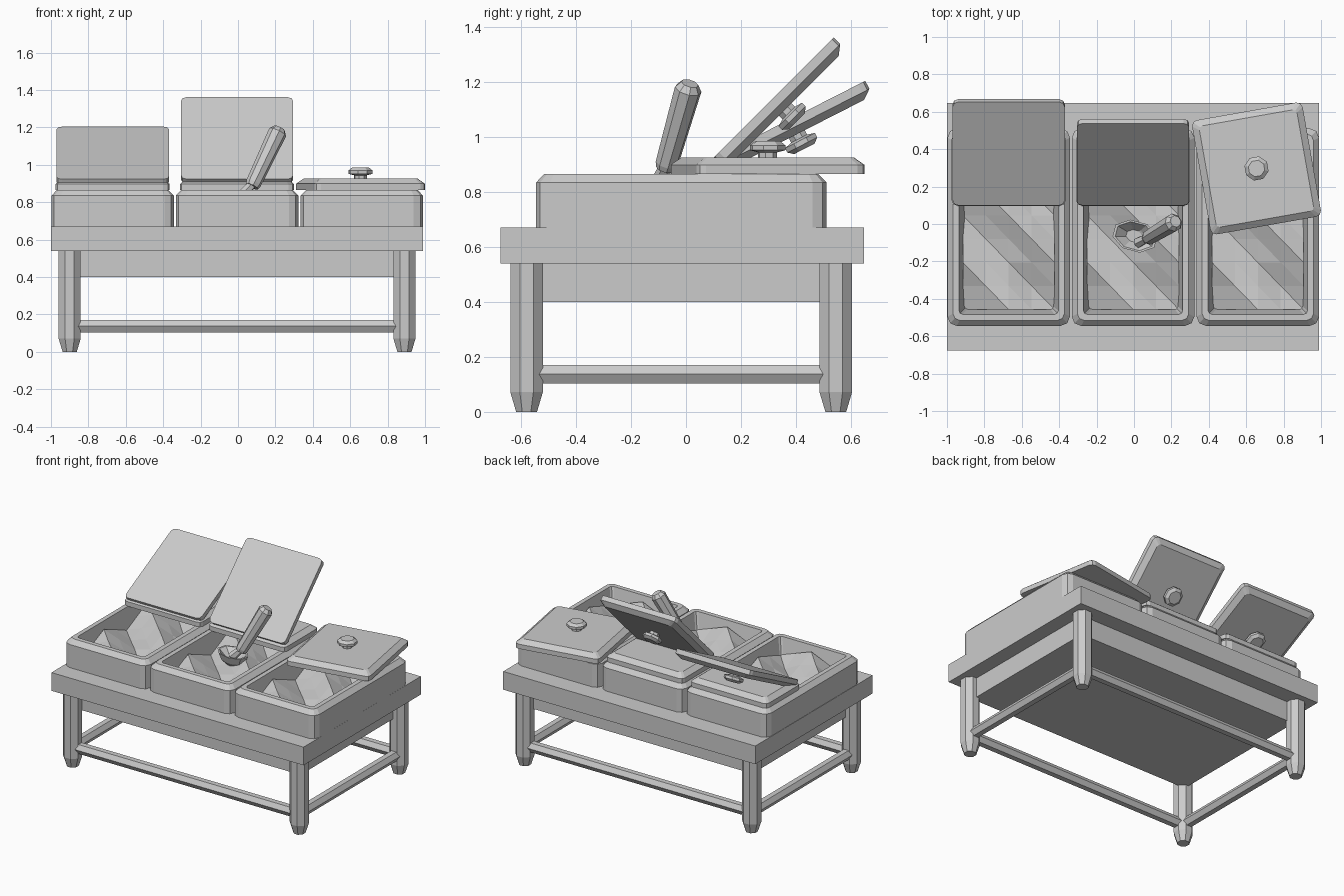
import bpy, bmesh, math, random
from mathutils import Vector, Matrix

if "Cube" in bpy.data.objects:
    bpy.data.objects.remove(bpy.data.objects["Cube"])

random.seed(4)


def finish(name, bm, matrix=None):
    if matrix:
        bm.transform(matrix)
    bmesh.ops.recalc_face_normals(bm, faces=bm.faces)
    mesh = bpy.data.meshes.new(name)
    bm.to_mesh(mesh)
    bm.free()
    ob = bpy.data.objects.new(name, mesh)
    bpy.context.collection.objects.link(ob)
    return ob


def loft(name, loops, matrix=None):
    """Bridge equal-length point loops and cap both ends."""
    bm = bmesh.new()
    rings = [[bm.verts.new(p) for p in loop] for loop in loops]
    for a, b in zip(rings, rings[1:]):
        n = len(a)
        for i in range(n):
            bm.faces.new((a[i], a[(i + 1) % n], b[(i + 1) % n], b[i]))
    bm.faces.new(rings[0][::-1])
    bm.faces.new(rings[-1])
    return finish(name, bm, matrix)


def rounded_rect(w, d, c, z):
    """Rectangle outline with two-segment rounded corners."""
    pts = []
    for k, (sx, sy) in enumerate(((1, 1), (-1, 1), (-1, -1), (1, -1))):
        for s in range(3):
            a = math.radians(90 * k + 45 * s)
            pts.append((sx * (w / 2 - c) + c * math.cos(a),
                        sy * (d / 2 - c) + c * math.sin(a), z))
    return pts


def ring(r, z, n, phase=0.5, sx=1.0, sy=1.0):
    return [(r * sx * math.cos(2 * math.pi * (i + phase) / n),
             r * sy * math.sin(2 * math.pi * (i + phase) / n), z) for i in range(n)]


def box(name, x0, x1, y0, y1, z0, z1):
    def quad(z):
        return [(x0, y0, z), (x1, y0, z), (x1, y1, z), (x0, y1, z)]
    return loft(name, [quad(z0), quad(z1)])


def rod(name, a, b, profile, n, phase=0.5):
    """Lathe along a-b; profile holds (fraction along, radius)."""
    a, b = Vector(a), Vector(b)
    d = b - a
    m = Matrix.Translation(a) @ d.to_track_quat('Z', 'Y').to_matrix().to_4x4()
    return loft(name, [ring(r, t * d.length, n, phase) for t, r in profile], m)


# Table slab and the water box below it
box("table_top", -1.0, 0.99, -0.675, 0.647, 0.54, 0.67)
box("under_box", -0.895, 0.885, -0.56, 0.53, 0.40, 0.55)

# Legs and stretchers
LX, LY = (-0.90, 0.89), (-0.58, 0.545)
for x in LX:
    for y in LY:
        rod("leg", (x, y, 0), (x, y, 0.55), [(0, 0.041), (0.13, 0.064), (1, 0.064)], 8)
for y in LY:
    rod("long_stretcher", (LX[0], y, 0.137), (LX[1], y, 0.137), [(0, 0.038), (1, 0.038)], 6, 0)
for x in LX:
    rod("side_stretcher", (x, LY[0], 0.137), (x, LY[1], 0.137), [(0, 0.038), (1, 0.038)], 6, 0)


def pan(x):
    # Hollow pan with a chamfered rim
    w, d = 0.655, 1.056
    spec = ((0, 0.64, 0.05), (0, 0.835, 0.05), (0.03, 0.866, 0.035),
            (0.062, 0.866, 0.02), (0.10, 0.69, 0.015))
    loft("pan", [rounded_rect(w - 2 * i, d - 2 * i, c, z) for i, z, c in spec],
         Matrix.Translation((x, -0.017, 0)))


def food(x):
    # Faceted heap with diagonal ridges
    nx, ny, w, d = 4, 7, 0.49, 0.88
    heights = (0.735, 0.775, 0.825, 0.78)
    bm = bmesh.new()
    g = [[bm.verts.new((w * (i / nx - 0.5), d * (j / ny - 0.5),
                        heights[(i + j) % 4] + random.uniform(-0.012, 0.012)))
          for j in range(ny + 1)] for i in range(nx + 1)]
    for i in range(nx):
        for j in range(ny):
            bm.faces.new((g[i][j], g[i + 1][j], g[i][j + 1]))
            bm.faces.new((g[i + 1][j], g[i + 1][j + 1], g[i][j + 1]))
    finish("food", bm, Matrix.Translation((x, -0.017, 0)))


def lid(m, w=0.60, d=0.62, knob=True, name="lid"):
    # Plate with a bevelled outer face and an octagonal knob
    spec = ((0, 0, 0.03), (0, 0.033, 0.03), (0.035, 0.06, 0.02))
    loft(name, [rounded_rect(w - 2 * i, d - 2 * i, c, z) for i, z, c in spec], m)
    if knob:
        prof = ((0.035, 0.055), (0.035, 0.078), (0.066, 0.086), (0.066, 0.104), (0.045, 0.12))
        loft("lid_knob", [ring(r, z, 8) for r, z in prof], m)


for x in (-0.67, -0.005, 0.662):
    pan(x)
    random.seed(4)
    food(x)

# Fixed rear covers with the flipped-open lids hinged on them
for x, angle in ((-0.67, 27), (-0.005, 45)):
    lid(Matrix.Translation((x, 0.29, 0.864)), 0.61, 0.385, False, "rear_cover")
    lid(Matrix.Translation((x, 0.098, 0.922))
        @ Matrix.Rotation(math.radians(angle), 4, 'X')
        @ Matrix.Translation((0, 0.312, 0))
        @ Matrix.Rotation(math.pi, 4, 'X'))

# Loose lid lying askew on the right pan
lid(Matrix.Translation((0.655, 0.297, 0.866)) @ Matrix.Rotation(math.radians(10), 4, 'Z'))

# Serving spoon: bowl, neck and handle
bowl = ((0.05, 0.765), (0.10, 0.80), (0.125, 0.85), (0.11, 0.85), (0.05, 0.80))
loft("spoon_bowl", [ring(r, z, 8, 0.5, 1.0, 0.68) for r, z in bowl],
     Matrix.Translation((0.005, -0.065, 0)) @ Matrix.Rotation(math.radians(-15), 4, 'Z'))
rod("spoon_neck", (0.02, -0.10, 0.835), (0.09, -0.065, 0.91), [(0, 0.03), (1, 0.022)], 6)
rod("spoon_handle", (0.075, -0.075, 0.885), (0.222, 0.014, 1.195),
    [(0, 0.036), (0.06, 0.042), (0.93, 0.05), (1, 0.032)], 8)
